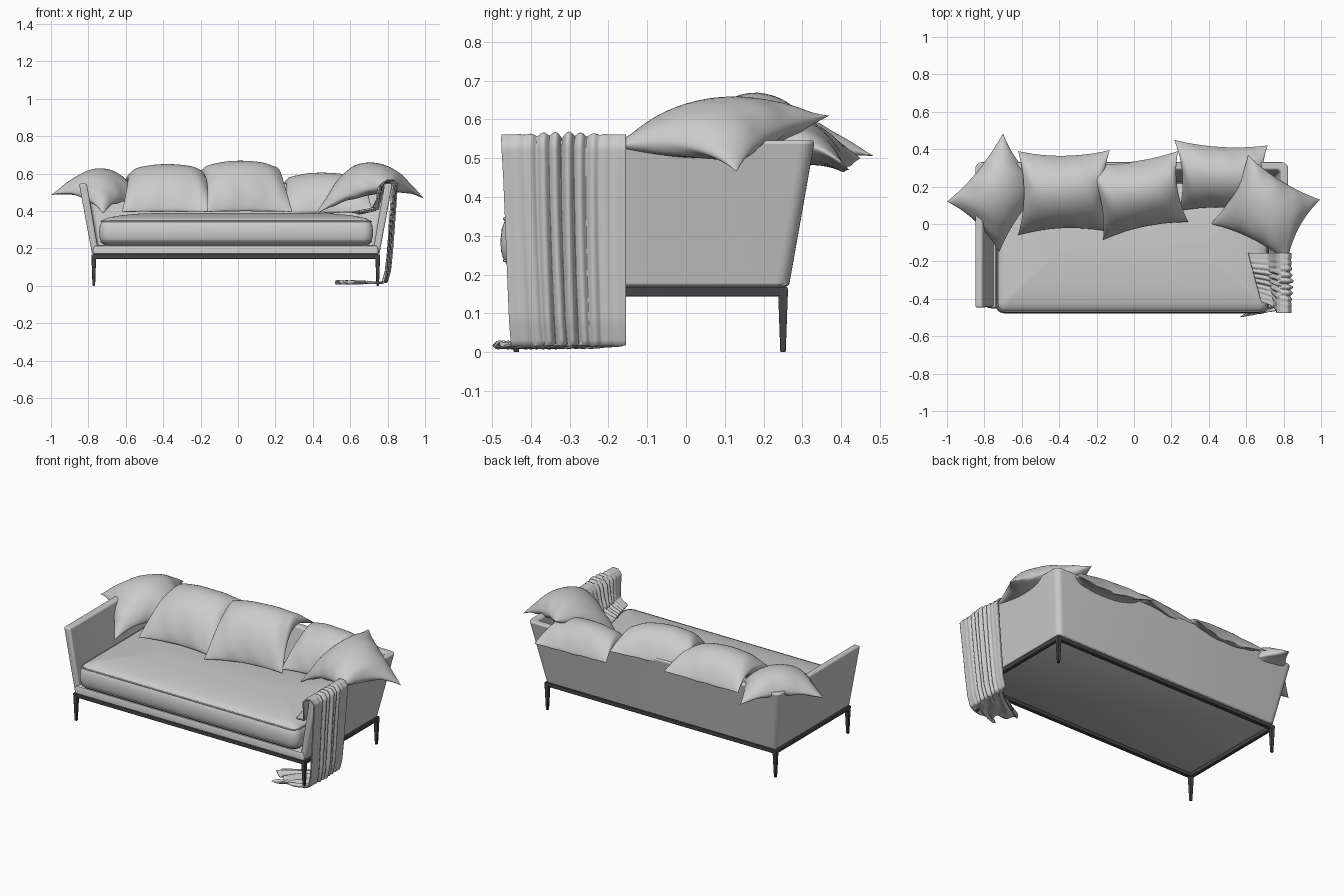
import bpy, bmesh, math
from mathutils import Vector

if "Cube" in bpy.data.objects:
    bpy.data.objects.remove(bpy.data.objects["Cube"])

CX = -0.012  # sofa centre line


def make(name, verts, faces, angle=40, mat=None):
    me = bpy.data.meshes.new(name)
    bm = bmesh.new()
    vs = [bm.verts.new(v) for v in verts]
    for f in faces:
        bm.faces.new([vs[i] for i in f])
    bmesh.ops.recalc_face_normals(bm, faces=bm.faces)
    bm.to_mesh(me)
    bm.free()
    ob = bpy.data.objects.new(name, me)
    bpy.context.collection.objects.link(ob)
    if mat:
        me.materials.append(mat)
    bpy.ops.object.select_all(action='DESELECT')
    bpy.context.view_layer.objects.active = ob
    ob.select_set(True)
    bpy.ops.object.shade_smooth_by_angle(angle=math.radians(angle))
    return ob


def corner(cx, cy, r, a0, n=6):
    return [(cx + r * math.cos(a), cy + r * math.sin(a))
            for a in (math.radians(a0 + 90 * i / n) for i in range(n + 1))]


def rounded_rect(x0, x1, y0, y1, r):
    return (corner(x1 - r, y1 - r, r, 0) + corner(x0 + r, y1 - r, r, 90)
            + corner(x0 + r, y0 + r, r, 180) + corner(x1 - r, y0 + r, r, 270))


def slab(name, x0, x1, y0, y1, r, profile, mat=None):
    """Stack of inset rounded rectangles, capped at both ends."""
    verts, faces = [], []
    for d, z in profile:
        ring = rounded_rect(x0 + d, x1 - d, y0 + d, y1 - d, max(r - d * 0.5, 0.012))
        n = len(ring)
        verts += [(x, y, z) for x, y in ring]
    for k in range(len(profile) - 1):
        for i in range(n):
            j = (i + 1) % n
            faces.append((k * n + i, k * n + j, (k + 1) * n + j, (k + 1) * n + i))
    last = (len(profile) - 1) * n
    faces += [tuple(range(n)), tuple(range(last, last + n))]
    return make(name, verts, faces, 40, mat)


dark = bpy.data.materials.new("dark_metal")
dark.diffuse_color = (0.06, 0.06, 0.065, 1)
dark.use_nodes = True
dark.node_tree.nodes["Principled BSDF"].inputs["Base Color"].default_value = dark.diffuse_color

# Arms and back: one flared U-shaped shell
rings = [(0.768, -0.442, 0.265, 0.168, 0.035), (0.838, -0.447, 0.332, 0.546, 0.035),
         (0.796, -0.447, 0.290, 0.546, 0.02), (0.735, -0.442, 0.225, 0.19, 0.02)]
verts, faces = [], []
for w, yf, yb, z, r in rings:
    path = ([(w, yf)] + corner(w - r, yb - r, r, 0) + corner(-w + r, yb - r, r, 90) + [(-w, yf)])
    n = len(path)
    verts += [(CX + x, y, z) for x, y in path]
for k in range(4):
    m = (k + 1) % 4
    for i in range(n - 1):
        faces.append((k * n + i, k * n + i + 1, m * n + i + 1, m * n + i))
faces += [tuple(k * n for k in range(4)), tuple(k * n + n - 1 for k in range(4))]
shell = make("arms_and_back", verts, faces)
bev = shell.modifiers.new("soft_edges", 'BEVEL')
bev.width, bev.segments, bev.limit_method = 0.01, 3, 'ANGLE'
bev.angle_limit = math.radians(40)

# Upholstered seat base
slab("seat_base", CX - 0.765, CX + 0.765, -0.452, 0.262, 0.02,
     [(0.008, 0.165), (0, 0.172), (0, 0.2), (0.005, 0.212), (0.016, 0.217)])

# Seat cushion with a soft crown
SX0, SX1, SY0, SY1 = -0.742, 0.722, -0.478, 0.23
slab("seat_cushion", SX0, SX1, SY0, SY1, 0.05,
     [(0.3, 0.215), (0.04, 0.216), (0.018, 0.224), (0.008, 0.238), (0.001, 0.262), (0, 0.29),
      (0.003, 0.318), (0.012, 0.342), (0.028, 0.357), (0.06, 0.367), (0.12, 0.377),
      (0.2, 0.385), (0.33, 0.39)])

# Piping around the cushion
for name, z in (("lower_piping", 0.236), ("upper_piping", 0.344)):
    cu = bpy.data.curves.new(name, 'CURVE')
    cu.dimensions, cu.bevel_depth, cu.bevel_resolution = '3D', 0.004, 2
    pts = rounded_rect(SX0 + 0.01, SX1 - 0.01, SY0 + 0.01, SY1 - 0.01, 0.045)
    sp = cu.splines.new('POLY')
    sp.points.add(len(pts) - 1)
    for p, (x, y) in zip(sp.points, pts):
        p.co = (x, y, z, 1)
    sp.use_cyclic_u = True
    bpy.context.collection.objects.link(bpy.data.objects.new(name, cu))


# Metal frame rails and tapered legs
def tapered_box(name, x, y, z0, z1, b, t):
    vs = [(x + sx * w[0], y + sy * w[1], z) for z, w in ((z0, b), (z1, t))
          for sx, sy in ((-1, -1), (1, -1), (1, 1), (-1, 1))]
    ob = make(name, vs, [(0, 1, 2, 3), (4, 5, 6, 7)] +
              [(i, (i + 1) % 4, (i + 1) % 4 + 4, i + 4) for i in range(4)], 30, dark)
    m = ob.modifiers.new("edge", 'BEVEL')
    m.width, m.segments = 0.003, 2


for side, y in (("front", -0.437), ("back", 0.25)):
    tapered_box(side + "_rail", CX, y, 0.144, 0.168, (0.77, 0.012), (0.77, 0.012))
    for hand, s in (("left", -1), ("right", 1)):
        tapered_box(f"{side}_{hand}_leg", CX + s * 0.759, y, 0, 0.166,
                    (0.007, 0.007), (0.013, 0.013))
for hand, s in (("left", -1), ("right", 1)):
    tapered_box(hand + "_rail", CX + s * 0.759, -0.0935, 0.144, 0.168,
                (0.012, 0.35), (0.012, 0.35))


# Pillows: pinched, puffed squares draped over the back and arms
def pillow(name, corners, arch, thick, a=0.0, seed=0.0, n=36):
    c = [Vector(p) for p in corners]
    normal = ((c[2] - c[0]).cross(c[3] - c[1])).normalized()
    verts, faces, ids = [], [], {}
    for s in (1, -1):
        for i in range(n + 1):
            for j in range(n + 1):
                edge = i in (0, n) or j in (0, n)
                if edge and s < 0:
                    ids[s, i, j] = ids[1, i, j]
                    continue
                u, v = -math.cos(math.pi * i / n), -math.cos(math.pi * j / n)
                pu = u * (1 - 0.13 * (1 - v * v) * u * u)
                pv = v * (1 - 0.13 * (1 - u * u) * v * v)
                p = (c[0] * (1 - pu) * (1 - pv) + c[1] * (1 + pu) * (1 - pv)
                     + c[2] * (1 + pu) * (1 + pv) + c[3] * (1 - pu) * (1 + pv)) / 4
                p.z += arch * (1 - a * u * u - (1 - a) * v * v)
                q = (1 - u * u) * (1 - v * v)
                crease = 0.006 * math.sin(11 * u + 4 * v + seed) * (max(abs(u), abs(v)) ** 3) * min(1, q * 6)
                p += normal * s * (thick * q ** 0.55 + crease)
                ids[s, i, j] = len(verts)
                verts.append(p)
        for i in range(n):
            for j in range(n):
                faces.append((ids[s, i, j], ids[s, i + 1, j], ids[s, i + 1, j + 1], ids[s, i, j + 1]))
    make(name, verts, faces, 80)


pillow("left_corner_pillow", [(-0.72, -0.15, 0.385), (-0.48, 0.2, 0.42), (-0.70, 0.485, 0.505),
                              (-1.0, 0.12, 0.485)], 0.105, 0.07, 0.5, 0.5)
pillow("left_back_pillow", [(-0.62, -0.06, 0.395), (-0.14, -0.04, 0.395), (-0.13, 0.395, 0.52),
                            (-0.62, 0.39, 0.52)], 0.115, 0.075, 0, 1.7)
pillow("middle_back_pillow", [(-0.165, -0.085, 0.395), (0.29, 0.01, 0.395), (0.235, 0.39, 0.54),
                              (-0.25, 0.325, 0.55)], 0.12, 0.075, 0, 2.9)
pillow("right_back_pillow", [(0.24, 0.07, 0.385), (0.72, 0.06, 0.395), (0.715, 0.42, 0.47),
                             (0.215, 0.45, 0.50)], 0.1, 0.065, 0, 4.1)
pillow("right_corner_pillow", [(0.41, 0.0, 0.375), (0.82, -0.2, 0.53), (0.995, 0.13, 0.465),
                               (0.61, 0.37, 0.61)], 0.08, 0.08, 0.5, 5.3)

# Throw blanket: pleated strip over the right arm, pooling on the floor
path = [(0.61, 0.392), (0.67, 0.402), (0.715, 0.41), (0.742, 0.46), (0.765, 0.535), (0.785, 0.557),
        (0.82, 0.558), (0.838, 0.535), (0.832, 0.45), (0.822, 0.33), (0.812, 0.2),
        (0.80, 0.08), (0.785, 0.02), (0.75, 0.012), (0.66, 0.012), (0.57, 0.010)]
fine = []
for k in range(len(path) - 1):
    for s in range(5):
        t = s / 5
        fine.append((k + t, *[path[k][m] * (1 - t) + path[k + 1][m] * t for m in (0, 1)]))
fine.append((len(path) - 1, *path[-1]))
W = 90
verts, faces = [], []
for k, x, z in fine:
    floor = min(1, max(0, (k - 12) / 3))
    inner = min(1, max(0, (4 - k) / 4))
    hang = min(1, max(0, (k - 7) / 5))
    y0 = -0.476 + 0.025 * hang - 0.045 * floor + 0.06 * inner
    y1 = -0.155 - 0.16 * floor
    for j in range(W + 1):
        t = j / W
        y = y0 + (y1 - y0) * t
        mask = math.exp(-((t - 0.5) / 0.24) ** 2)
        f = mask * (math.sin(t * 62 + 0.5 * math.sin(k * 0.9)) + 0.4 * math.sin(t * 31 + k * 0.4))
        dx = 0.011 * f if 2 < k < 13 else 0
        dz = 0.007 * f if k < 8 else 0
        dz += floor * 0.009 * (1 + math.sin(t * 25 + k * 5))
        verts.append((x + dx + inner * 0.07 * (1 - t) + floor * 0.05 * math.sin(t * 7), y, max(z + dz, 0.006)))
for k in range(len(fine) - 1):
    for j in range(W):
        b = k * (W + 1) + j
        faces.append((b, b + 1, b + W + 2, b + W + 1))
throw = make("throw_blanket", verts, faces, 80)
sol = throw.modifiers.new("cloth", 'SOLIDIFY')
sol.thickness, sol.offset = 0.007, 0
